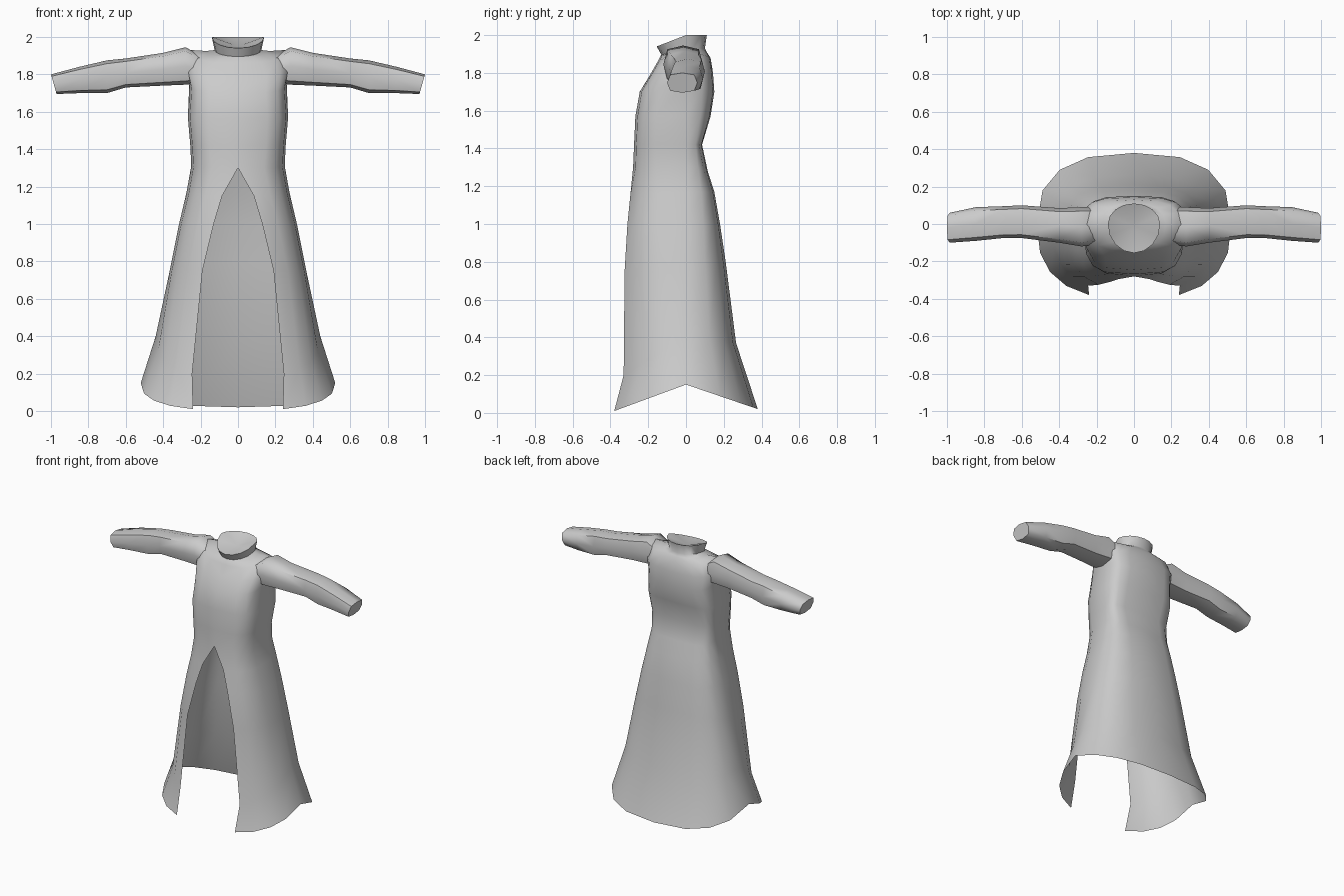
import bpy, bmesh, math

if "Cube" in bpy.data.objects:
    bpy.data.objects.remove(bpy.data.objects["Cube"])

cloth = bpy.data.materials.new("grey_cloth")
cloth.diffuse_color = (0.6, 0.6, 0.6, 1)
cloth.use_nodes = True
cloth.node_tree.nodes["Principled BSDF"].inputs["Base Color"].default_value = cloth.diffuse_color


def finish(name, bm, angle):
    bmesh.ops.remove_doubles(bm, verts=bm.verts, dist=0.0005)
    bmesh.ops.recalc_face_normals(bm, faces=bm.faces)
    mesh = bpy.data.meshes.new(name)
    bm.to_mesh(mesh)
    bm.free()
    mesh.materials.append(cloth)
    obj = bpy.data.objects.new(name, mesh)
    bpy.context.collection.objects.link(obj)
    bpy.ops.object.select_all(action='DESELECT')
    obj.select_set(True)
    bpy.context.view_layer.objects.active = obj
    bpy.ops.object.shade_smooth_by_angle(angle=math.radians(angle))
    return obj


def bridge(bm, a, b):
    for i in range(len(a) - 1):
        bm.faces.new((a[i], a[i + 1], b[i + 1], b[i]))


# Half sections from hem to collar:
# front z, side z, back z, half width, front depth, back depth, slit x, roundness
ROWS = [
    (0.01, 0.15, 0.02, 0.52, 0.38, 0.38, 0.24, 0.78),
    (0.20, 0.40, 0.37, 0.44, 0.33, 0.265, 0.245, 0.78),
    (0.75, 0.75, 0.80, 0.365, 0.325, 0.21, 0.19, 0.75),
    (1.00, 1.00, 1.00, 0.315, 0.31, 0.18, 0.13, 0.7),
    (1.15, 1.17, 1.17, 0.275, 0.295, 0.15, 0.085, 0.65),
    (1.30, 1.31, 1.28, 0.25, 0.28, 0.115, 0, 0.6),
    (1.42, 1.42, 1.42, 0.255, 0.275, 0.085, 0, 0.55),
    (1.57, 1.57, 1.57, 0.268, 0.268, 0.13, 0, 0.55),
    (1.70, 1.76, 1.70, 0.26, 0.245, 0.15, 0, 0.58),
    (1.79, 1.86, 1.80, 0.28, 0.19, 0.143, 0, 0.62),
    (1.86, 1.93, 1.88, 0.25, 0.15, 0.13, 0, 0.75),
    (1.89, 1.925, 1.91, 0.17, 0.135, 0.11, 0, 0.85),
    (1.895, 1.93, 1.93, 0.125, 0.13, 0.10, 0, 1.0),
    (1.94, 2.00, 2.00, 0.14, 0.155, 0.11, 0, 1.0),
]


def half_section(zf, zs, zb, w, f, b, slit, p, n=4):
    start = math.asin((slit / w) ** (1 / p))
    pts = []
    for i in range(2 * n + 1):
        if i <= n:
            t = start + (math.pi / 2 - start) * i / n
        else:
            t = math.pi / 2 * i / n
        x = w * max(0, math.sin(t)) ** p
        if i == 2 * n:
            x = 0
        if i < n:
            k = (math.cos(t) / math.cos(start)) ** p
            pts.append((x, -f * k, zs + (zf - zs) * k))
        else:
            k = max(0, -math.cos(t)) ** p
            pts.append((x, b * k, zs + (zb - zs) * k))
    return pts


# Robe body with open front skirt, collar and sunken neck panel
bm = bmesh.new()
for side in (1, -1):
    rings = [[bm.verts.new((side * x, y, z)) for x, y, z in half_section(*r)]
             for r in ROWS]
    for a, b in zip(rings, rings[1:]):
        bridge(bm, a, b)
    centre = bm.verts.new((0, -0.01, 1.95))
    for a, b in zip(rings[-1], rings[-1][1:]):
        bm.faces.new((a, b, centre))
finish("robe_body", bm, 70)

# Sleeve rings: top x, bottom x, bottom z, top z, front y, back y
SLEEVE = [
    (0.20, 0.20, 1.755, 1.90, -0.11, 0.09),
    (0.28, 0.28, 1.745, 1.945, -0.12, 0.09),
    (0.40, 0.40, 1.74, 1.915, -0.10, 0.085),
    (0.60, 0.60, 1.73, 1.885, -0.075, 0.10),
    (0.70, 0.70, 1.70, 1.875, -0.075, 0.095),
    (0.85, 0.84, 1.70, 1.84, -0.09, 0.09),
    (1.00, 0.97, 1.695, 1.80, -0.10, 0.06),
]

for side, label in ((1, "left"), (-1, "right")):
    bm = bmesh.new()
    rings = []
    for xt, xb, zb, zt, yf, yb in SLEEVE:
        ring = []
        for i in range(8):
            t = i * math.pi / 4
            c, s = (math.copysign(abs(v) ** 0.65, v)
                    for v in (math.cos(t), math.sin(t)))
            u = (s + 1) / 2
            ring.append(bm.verts.new((side * (xb + (xt - xb) * u),
                                      (yf + yb) / 2 + (yb - yf) / 2 * c,
                                      zb + (zt - zb) * u)))
        rings.append(ring)
    for a, b in zip(rings, rings[1:]):
        bridge(bm, a + a[:1], b + b[:1])
    bm.faces.new(rings[-1])  # cuff end
    finish(label + "_sleeve", bm, 60)
